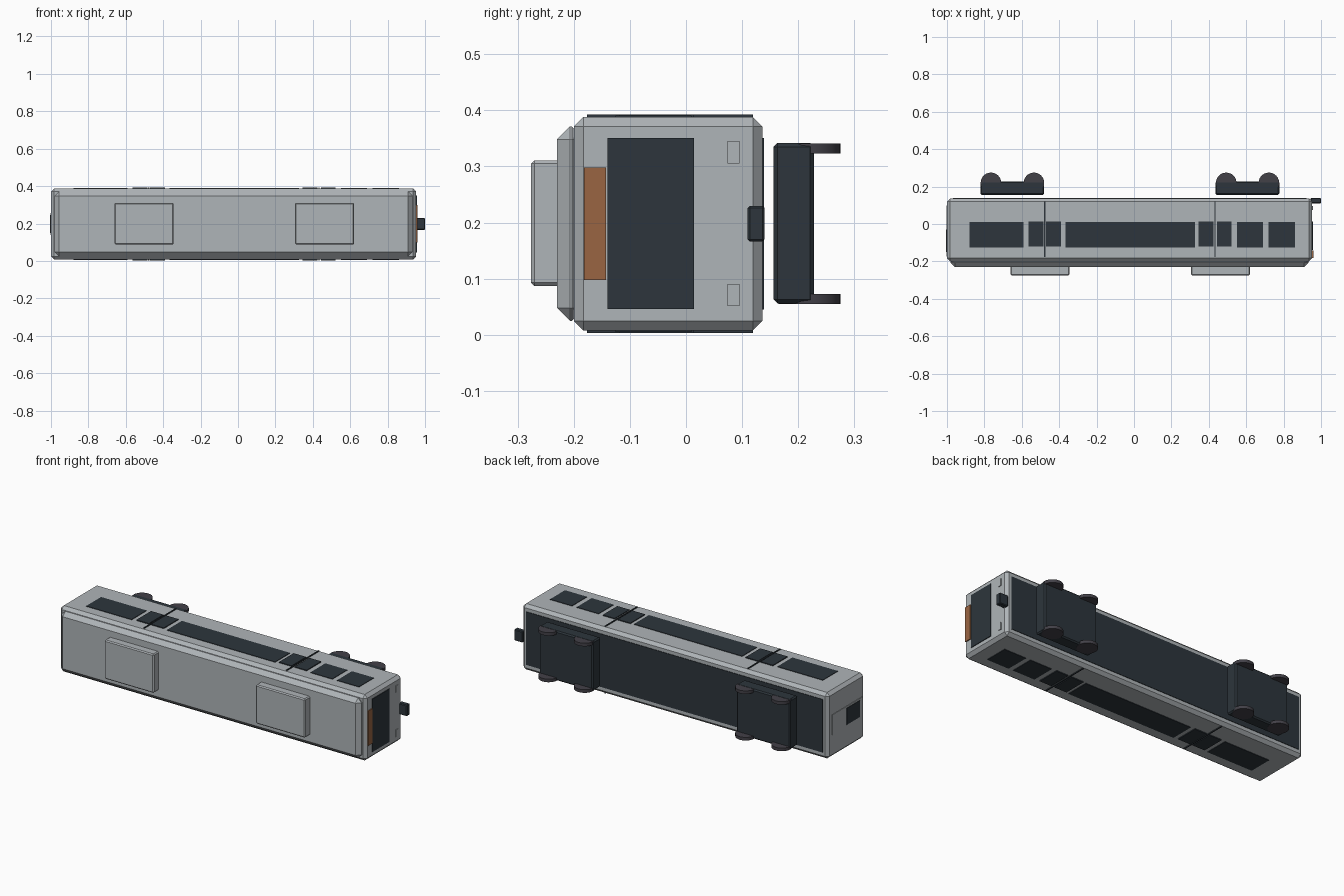
import bpy, bmesh, math
from mathutils import Matrix

if "Cube" in bpy.data.objects:
    bpy.data.objects.remove(bpy.data.objects["Cube"])


def mat(name, rgb):
    m = bpy.data.materials.new(name)
    m.diffuse_color = (*rgb, 1)
    m.use_nodes = True
    m.node_tree.nodes["Principled BSDF"].inputs["Base Color"].default_value = m.diffuse_color
    return m


GREY = mat("body_grey", (0.43, 0.46, 0.48))
DARK = mat("dark_slate", (0.026, 0.036, 0.045))
ORANGE = mat("sign_orange", (0.32, 0.13, 0.055))
WHEEL = mat("wheel_grey", (0.055, 0.052, 0.064))
MID = 0.198  # the car lies on its side; z of its centre plane


def finish(bm, name, material):
    me = bpy.data.meshes.new(name)
    bm.to_mesh(me)
    bm.free()
    me.materials.append(material)
    ob = bpy.data.objects.new(name, me)
    bpy.context.collection.objects.link(ob)
    return ob


def box(name, x, y, z, material, bevel=0):
    """Box from (min, max) ranges, with a one-step chamfer."""
    bm = bmesh.new()
    bmesh.ops.create_cube(bm, size=1)
    for v in bm.verts:
        v.co = [r[0] if c < 0 else r[1] for c, r in zip(v.co, (x, y, z))]
    if bevel:
        bmesh.ops.bevel(bm, geom=bm.edges[:], offset=bevel, segments=1,
                        affect='EDGES', profile=0.5)
    return finish(bm, name, material)


def wheel(name, x, z):
    bm = bmesh.new()
    bmesh.ops.create_cone(bm, cap_ends=True, segments=24, radius1=0.055,
                          radius2=0.055, depth=0.018,
                          matrix=Matrix.Translation((x, 0.22, z)))
    ob = finish(bm, name, WHEEL)
    for p in ob.data.polygons:
        p.use_smooth = len(p.vertices) == 4
    return ob


# body shell, raised roof and roof units
box("body", (-1.0, 0.953), (-0.2, 0.136), (0.008, 0.388), GREY, 0.017)
box("roof", (-0.98, 0.933), (-0.23, -0.18), (0.025, 0.371), GREY, 0.023)
for x in (-0.66, 0.305):
    box("roof_unit", (x, x + 0.315), (-0.276, -0.21), (0.087, 0.311), GREY, 0.006)

# underfloor
box("underfloor", (-0.968, 0.922), (0.125, 0.139), (0.045, 0.351), DARK)

# side windows, door windows and door seams on both sides
windows = [(-0.88, -0.59), (-0.365, 0.325), (0.55, 0.69), (0.72, 0.86)]
door_windows = [(-0.564, -0.485), (-0.47, -0.39), (0.345, 0.425), (0.445, 0.521)]
for side in (-1, 1):
    face = sorted((MID + side * 0.188, MID + side * 0.193))
    edge = sorted((MID + side * 0.188, MID + side * 0.195))
    for x in windows:
        box("side_window", x, (-0.126, 0.01), face, DARK)
    for x in door_windows:
        box("door_window", x, (-0.119, 0.014), edge, DARK)
    for x in (-0.477, 0.433):
        box("door_seam", (x - 0.003, x + 0.003), (-0.176, 0.119), edge, DARK)

# cab end
box("windscreen", (0.951, 0.957), (-0.14, 0.014), (0.046, 0.351), DARK)
box("destination_sign", (0.951, 0.959), (-0.182, -0.143), (0.098, 0.298), ORANGE)
for side in (-1, 1):
    z = MID + side * 0.127
    box("headlight", (0.951, 0.957), (0.074, 0.095), (z - 0.02, z + 0.02), GREY)
box("coupler", (0.945, 1.0), (0.11, 0.14), (0.166, 0.23), DARK, 0.004)

# plain end with gangway door
box("end_door", (-1.003, -0.998), (-0.175, 0.1), (0.14, 0.256), GREY)
box("end_door_window", (-1.005, -1.0), (-0.15, -0.03), (0.15, 0.246), DARK)

# bogies and wheels
for x0, axles in ((-0.822, (-0.765, -0.535)), (0.435, (0.493, 0.721))):
    box("bogie", (x0, x0 + 0.342), (0.156, 0.228), (0.056, 0.342), DARK, 0.007)
    for x in axles:
        for side in (-1, 1):
            wheel("wheel", x, MID + side * 0.134)
